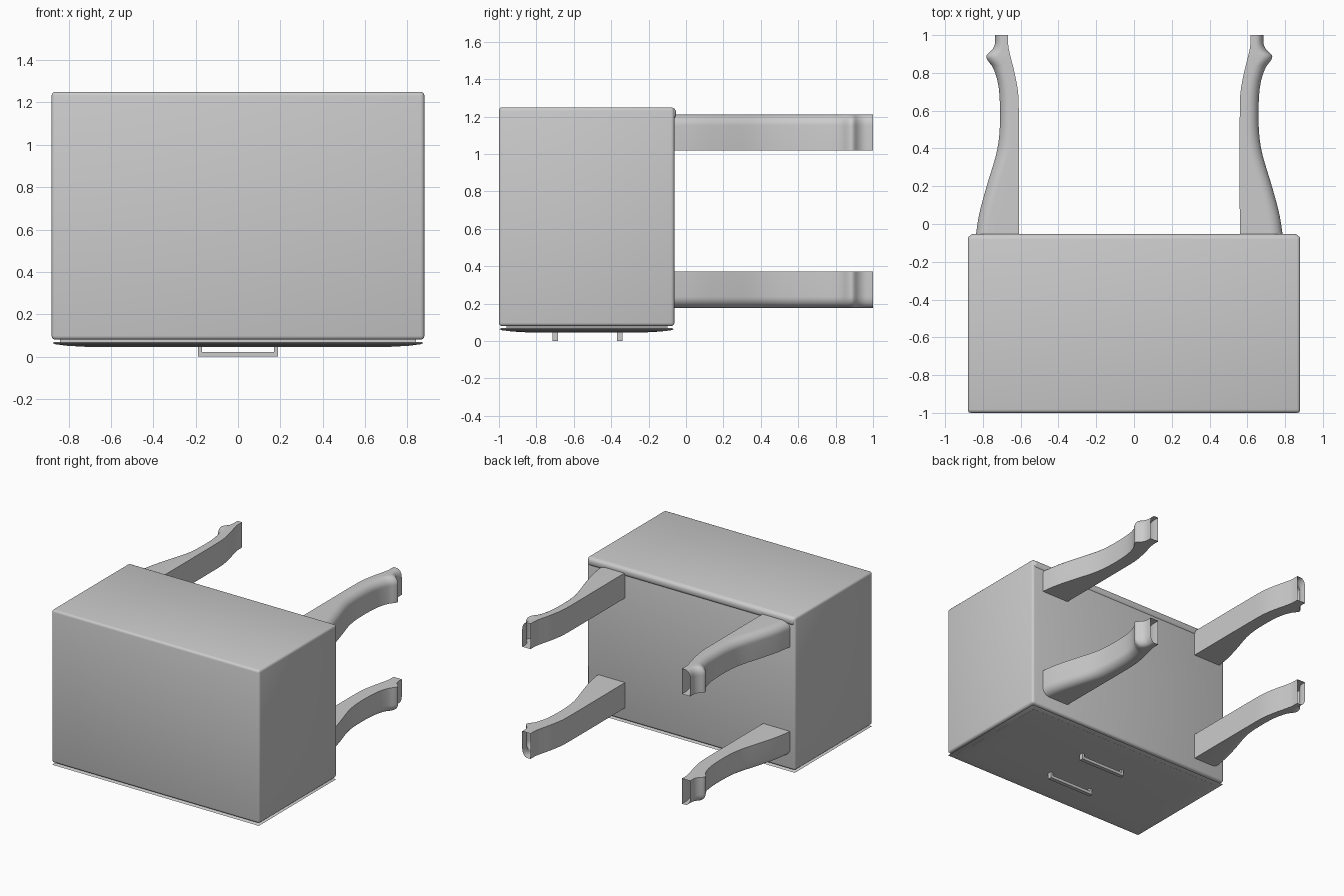
import bpy, bmesh, math

if "Cube" in bpy.data.objects:
    bpy.data.objects.remove(bpy.data.objects["Cube"])


def finish(name, bm, angle=40):
    bmesh.ops.recalc_face_normals(bm, faces=bm.faces)
    me = bpy.data.meshes.new(name)
    bm.to_mesh(me)
    bm.free()
    ob = bpy.data.objects.new(name, me)
    bpy.context.collection.objects.link(ob)
    bpy.ops.object.select_all(action='DESELECT')
    ob.select_set(True)
    bpy.context.view_layer.objects.active = ob
    bpy.ops.object.shade_smooth_by_angle(angle=math.radians(angle))
    return ob


def box(name, lo, hi, bevel=0, segments=3):
    bm = bmesh.new()
    bmesh.ops.create_cube(bm, size=1)
    for v in bm.verts:
        v.co = [(lo[i] + hi[i]) / 2 + v.co[i] * (hi[i] - lo[i]) for i in range(3)]
    if bevel:
        bmesh.ops.bevel(bm, geom=bm.edges[:], offset=bevel, segments=segments,
                        profile=0.5, affect='EDGES')
    return finish(name, bm)


def loft(name, rings, cap_start=True, cap_end=True):
    bm = bmesh.new()
    loops = [[bm.verts.new(p) for p in ring] for ring in rings]
    n = len(loops[0])
    for a, b in zip(loops, loops[1:]):
        for i in range(n):
            bm.faces.new((a[i], a[(i + 1) % n], b[(i + 1) % n], b[i]))
    if cap_start:
        bm.faces.new(loops[0])
    if cap_end:
        bm.faces.new(loops[-1])
    return finish(name, bm)


def spline(pts, y):
    """Catmull-Rom style interpolation of (y, value) pairs."""
    k = max(i for i in range(len(pts) - 1) if pts[i][0] <= y or i == 0)

    def slope(i):
        a, b = pts[max(i - 1, 0)], pts[min(i + 1, len(pts) - 1)]
        return (b[1] - a[1]) / (b[0] - a[0])
    (y0, v0), (y1, v1) = pts[k], pts[k + 1]
    h = y1 - y0
    t = (y - y0) / h
    return ((2*t**3 - 3*t**2 + 1) * v0 + (t**3 - 2*t**2 + t) * h * slope(k)
            + (3*t**2 - 2*t**3) * v1 + (t**3 - t**2) * h * slope(k + 1))


# Cabinet lying on its drawer front, with a rolled lip along the upper base edge
box("cabinet_body", (-0.88, -1.0, 0.08), (0.88, -0.062, 1.25), 0.018)
box("base_lip", (-0.875, -0.12, 1.185), (0.875, -0.053, 1.248), 0.025, 4)
box("drawer_core", (-0.84, -0.96, 0.055), (0.84, -0.10, 0.12))

# Gently bowed drawer front
panel = []
for inset, z in ((0.01, 0.07), (0.0, 0.064), (0.015, 0.058), (0.07, 0.051), (0.16, 0.046)):
    x, y0, y1 = 0.875 - inset, -0.998 + inset, -0.065 - inset
    panel.append([(-x, y0, z), (x, y0, z), (x, y1, z), (-x, y1, z)])
loft("drawer_front", panel)

# U-shaped drawer handles
U = [(-0.19, 0.055), (-0.19, 0), (0.19, 0), (0.19, 0.055),
     (0.17, 0.055), (0.17, 0.022), (-0.17, 0.022), (-0.17, 0.055)]
for label, y in (("lower", -0.355), ("upper", -0.70)):
    loft(label + "_handle", [[(x, y + d, z) for x, z in U] for d in (-0.015, 0.015)])

# Curved legs: inner and outer outlines along y, outside corner rounded, foot end open
INNER = [(-0.08, 0.585), (0.60, 0.585), (0.70, 0.589), (0.80, 0.607),
         (0.88, 0.627), (0.94, 0.640), (1.0, 0.641)]
OUTER = [(-0.08, 0.815), (0.05, 0.795), (0.20, 0.755), (0.38, 0.702), (0.50, 0.686),
         (0.66, 0.686), (0.76, 0.698), (0.83, 0.723), (0.87, 0.752), (0.893, 0.756),
         (0.92, 0.728), (0.95, 0.712), (1.0, 0.711)]
stations = [-0.08 + 0.04 * i for i in range(23)] + [0.82 + 0.01 * i for i in range(19)]
SHIFT = -0.025
for side, sx in (("left", -1), ("right", 1)):
    for row, zc, sz in (("front", 0.275, -1), ("rear", 1.115, 1)):
        rings = []
        for y in stations:
            xi, xo = spline(INNER, y), spline(OUTER, y)
            rx, rz = min(0.065, 0.6 * (xo - xi)), 0.06
            section = [(xi, -0.097), (xo, -0.097)]
            for i in range(9):
                a = math.pi / 2 * i / 8
                section.append((xo - rx + rx * math.cos(a), 0.097 - rz + rz * math.sin(a)))
            section.append((xi, 0.097))
            rings.append([(sx * x + SHIFT, y, zc + sz * z) for x, z in section])
        loft(f"{row}_{side}_leg", rings, cap_end=False)
